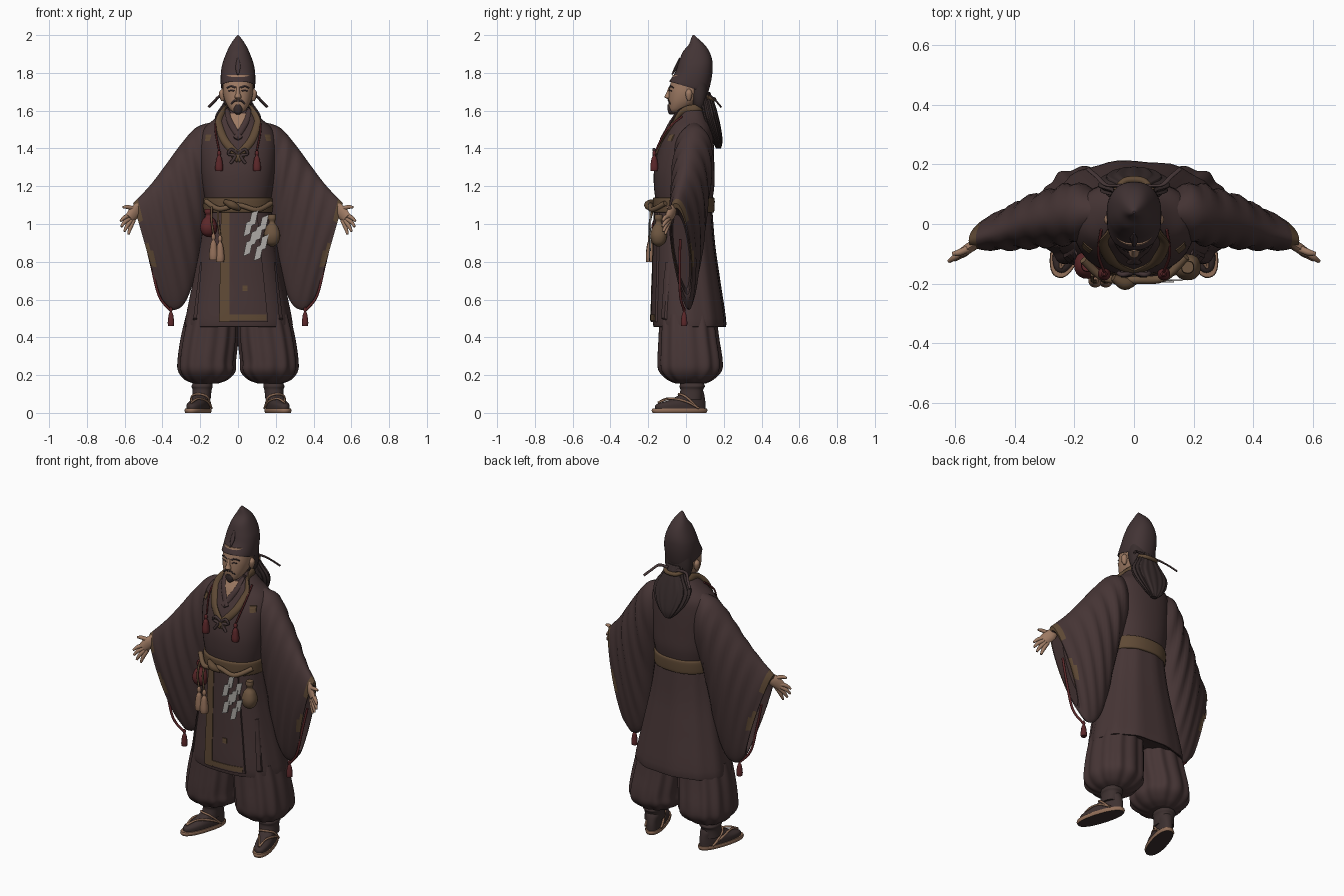
import bpy, bmesh, math
from mathutils import Vector, Matrix

cube = bpy.data.objects.get("Cube")
if cube:
    bpy.data.objects.remove(cube, do_unlink=True)

POWER = 2.3   # squareness of body cross-sections
built = []


def material(name, *rgb):
    m = bpy.data.materials.new(name)
    m.use_nodes = True
    m.diffuse_color = (*rgb, 1)
    m.node_tree.nodes["Principled BSDF"].inputs["Base Color"].default_value = (*rgb, 1)
    return m


robe = material("robe_brown", .062, .036, .036)
dark = material("hat_brown", .055, .034, .035)
hair = material("hair_dark", .04, .026, .026)
olive = material("trim_olive", .115, .068, .036)
skin_tone = material("skin", .34, .195, .125)
red = material("cord_red", .105, .02, .022)
white = material("paper_white", .42, .4, .38)
tan = material("straw_tan", .29, .16, .1)
shoe = material("sandal_dark", .048, .031, .03)
pouch = material("pouch_brown", .15, .09, .05)


def skin(name, rings, mats, rule=None, mirror=False, matrix=None):
    """Join closed rings of points into a capped surface."""
    mats = mats if isinstance(mats, (list, tuple)) else [mats]
    bm = bmesh.new()
    rows = [[bm.verts.new(p) for p in r] for r in rings]
    for a, b in zip(rows, rows[1:]):
        for i in range(len(a)):
            bm.faces.new((a[i - 1], a[i], b[i], b[i - 1]))
    bm.faces.new(rows[0])
    bm.faces.new(rows[-1])
    bmesh.ops.recalc_face_normals(bm, faces=bm.faces)
    if rule:
        for f in bm.faces:
            f.material_index = rule(f.calc_center_median(), f.normal)
    mesh = bpy.data.meshes.new(name)
    bm.to_mesh(mesh)
    bm.free()
    for m in mats:
        mesh.materials.append(m)
    if matrix:
        mesh.transform(matrix)
    ob = bpy.data.objects.new(name, mesh)
    bpy.context.collection.objects.link(ob)
    if mirror:
        ob.modifiers.new("mirror", 'MIRROR').use_mirror_merge = False
    built.append(ob)
    return ob


def spline(keys, n=5):
    """Catmull-Rom interpolation of equal-length tuples."""
    out = []
    for i in range(len(keys) - 1):
        quad = keys[max(i - 1, 0)], keys[i], keys[i + 1], keys[min(i + 2, len(keys) - 1)]
        for k in range(n):
            t = k / n
            out.append(tuple(b + t * ((c - a) + t * ((2 * a - 5 * b + 4 * c - d)
                       + t * (3 * b - a - 3 * c + d))) / 2 for a, b, c, d in zip(*quad)))
    return out + [tuple(keys[-1])]


def loft(name, keys, mats, pleat=0, lobes=12, flat_front=False, bend=None, n=48, **kw):
    """Stack rings given as (z, centre x, half width, front y, back y)."""
    rings = []
    for z, cx, rx, yf, yb in spline(keys):
        ring = []
        for i in range(n):
            a = math.tau * i / n
            c, s = math.cos(a), math.sin(a)
            k = 1 + pleat * math.cos(lobes * a) * (not flat_front or s > -.3)
            x = cx + k * rx * math.copysign(abs(c) ** (2 / POWER), c)
            y = (yf + yb) / 2 + k * (yb - yf) / 2 * math.copysign(abs(s) ** (2 / POWER), s)
            ring.append(bend(Vector((x, y, z))) if bend else Vector((x, y, z)))
        rings.append(ring)
    return skin(name, rings, mats, **kw)


def front_y(keys, x, z):
    _, cx, rx, yf, yb = min(spline(keys, 16), key=lambda r: abs(r[0] - z))
    u = min(abs((x - cx) / rx), 1)
    return (yf + yb) / 2 - (yb - yf) / 2 * (1 - u ** POWER) ** (1 / POWER)


def panel(name, keys, top, bottom, mat, lift=.008, **kw):
    """Thin plate lying on the front of a loft; ends are (x0, x1, z)."""
    rings = []
    for r in range(13):
        x0, x1, z = (a + (b - a) * r / 12 for a, b in zip(top, bottom))
        xs = [x0 + (x1 - x0) * i / 8 for i in range(9)]
        rings.append([Vector((x, front_y(keys, x, z) - lift, z)) for x in xs] +
                     [Vector((x, front_y(keys, x, z) + .001, z)) for x in reversed(xs)])
    return skin(name, rings, mat, **kw)


def tube(name, points, radii, mat, flat=1, n=10, **kw):
    radii = radii if isinstance(radii, (list, tuple)) else [radii] * len(points)
    path = spline([(*p, r) for p, r in zip(points, radii)])
    rings = []
    for i, p in enumerate(path):
        t = (Vector(path[min(i + 1, len(path) - 1)][:3]) - Vector(path[max(i - 1, 0)][:3])).normalized()
        side = t.cross(Vector((.2, .9, .3))).normalized()
        up = side.cross(t)
        rings.append([Vector(p[:3]) + p[3] * (side * math.cos(math.tau * k / n)
                      + up * flat * math.sin(math.tau * k / n)) for k in range(n)])
    return skin(name, rings, mat, **kw)


def blob(name, x, y, z, height, r, mat, shape, **kw):
    """Round hanging item; shape lists (fraction of height, fraction of radius)."""
    keys = [(z - height * h, x, r * w, y - r * w, y + r * w) for h, w in shape]
    return loft(name, keys, mat, n=20, **kw)


TASSEL = [(0, .2), (.08, .45), (.18, .5), (.26, .35), (.4, .7), (.8, 1), (1, .9)]
BAG = [(0, .45), (.12, .5), (.25, .35), (.4, .75), (.65, 1), (.88, .75), (1, .15)]

# Robe body
TORSO = [(1.12, 0, .172, -.16, .138), (1.2, 0, .188, -.17, .15), (1.3, 0, .2, -.168, .15),
         (1.42, 0, .205, -.14, .147), (1.5, 0, .185, -.1, .14), (1.56, 0, .12, -.07, .115),
         (1.61, 0, .07, -.035, .09)]
SKIRT = [(1.12, 0, .168, -.158, .135), (.9, 0, .2, -.165, .152), (.7, 0, .24, -.17, .18),
         (.47, 0, .285, -.175, .212), (.475, 0, .26, -.15, .18)]
loft("robe_torso", TORSO, robe)
loft("robe_skirt", SKIRT, robe, pleat=.018, lobes=11, flat_front=True)
panel("front_panel", SKIRT, (-.09, .1, 1.08), (-.1, .16, .48), robe, .01)
panel("panel_edge_trim", SKIRT, (-.09, -.045, 1.06), (-.1, -.045, .485), olive, .014)
panel("panel_hem_trim", SKIRT, (-.045, .15, .52), (-.045, .15, .49), olive, .014)
panel("panel_patch", SKIRT, (.025, .05, .675), (.025, .05, .645), olive, .014)
panel("side_pleats", SKIRT, (.19, .2, .8), (.22, .24, .475), robe, .012, mirror=True)
panel("shoulder_patches", TORSO, (.14, .17, 1.475), (.15, .175, 1.44), olive, .004, mirror=True)

# Belt and rope
loft("belt", [(1.06, 0, .176, -.166, .142), (1.07, 0, .184, -.174, .15),
              (1.13, 0, .184, -.176, .152), (1.14, 0, .176, -.17, .145)], olive)
tube("belt_rope", [(-.17, -.12, 1.12), (-.1, -.18, 1.08), (0, -.187, 1.1), (.1, -.18, 1.075),
                   (.175, -.11, 1.11)], .014, pouch)
tube("belt_knot", [(-.07, -.18, 1.12), (-.03, -.2, 1.1), (.01, -.185, 1.08)], [.012, .022, .012], olive)

# Neckline and collar
panel("neck_opening", TORSO, (-.05, .05, 1.585), (-.003, .003, 1.47), skin_tone, .006)
for name, width, mat, line in (
        ("inner_collar", .016, robe, ((.055, 1.6), (.045, 1.55), (.02, 1.5), (-.012, 1.45))),
        ("outer_collar", .021, olive, ((.075, 1.595), (.1, 1.54), (.075, 1.45), (.02, 1.38), (-.02, 1.34)))):
    tube(name, [(0, .1, 1.6), (.06, .06, 1.615)] +
         [(x, front_y(TORSO, x, z) - .002, z) for x, z in line], width, mat, .5, mirror=True)
tube("chest_bow", [(0, -.162, 1.37), (.035, -.17, 1.395), (.05, -.165, 1.37), (.015, -.17, 1.36),
                   (.04, -.172, 1.32)], .008, dark, mirror=True)
tube("chest_cord", [(.11, -.02, 1.57), (.12, -.1, 1.5), (.1, -.16, 1.39)], .005, red, mirror=True)
blob("chest_tassel", .1, -.168, 1.39, .11, .021, red, TASSEL, mirror=True)

# Wide hanging sleeves: (top x, top z, bottom x, bottom z, top y, bottom y, thickness top, bottom)
SLEEVE = [(.1, 1.545, .1, 1.2, .04, .03, .08, .06), (.215, 1.515, .17, 1.0, .04, .03, .13, .06),
          (.3, 1.425, .22, .75, .02, .025, .125, .055), (.385, 1.31, .28, .585, 0, .02, .115, .05),
          (.465, 1.205, .35, .545, -.03, .015, .09, .045), (.555, 1.11, .41, .6, -.055, .01, .06, .035)]
rings = []
for row, (tx, tz, bx, bz, ty, by, th, bh) in enumerate(spline(SLEEVE, 6)):
    ring = []
    for i in range(40):
        a = math.tau * i / 40
        t = (1 - math.cos(a)) / 2
        fold = 1 + .07 * math.sin(row * 1.4 + 5 * t)
        ring.append(Vector((tx + (bx - tx) * t, ty + (by - ty) * t
                            + (th + (bh - th) * t) * math.sin(a) * fold, tz + (bz - tz) * t)))
    rings.append(ring)
mid = sum(rings[-1], Vector()) / 40
rim = [p.lerp(mid, .1) for p in rings[-1]]
rings += [rim, [p.lerp(mid, .15) - Vector((.07, 0, 0)) for p in rim]]


def worn_hem(c, normal):
    near_cuff = c.x - (.41 + (c.z - .6) * .284) > -.03
    return int(near_cuff and (c.z > 1.0 or .76 < c.z < .88))


skin("sleeves", rings, [robe, olive], worn_hem, mirror=True)
tube("sleeve_cord", [(.49, -.03, .92), (.458, -.034, .78), (.418, -.03, .62), (.36, -.01, .545)],
     .007, red, mirror=True)
blob("sleeve_tassel", .355, -.01, .56, .1, .017, red, TASSEL, mirror=True)

# Hands
tube("palms", [(.48, -.035, 1.14), (.52, -.06, 1.095), (.545, -.075, 1.065), (.575, -.095, 1.03)],
     [.026, .024, .036, .03], skin_tone, .5, mirror=True)
for name, base, knuckle, tip in (
        ("thumb", (.55, -.08, 1.08), (.585, -.095, 1.09), (.61, -.1, 1.088)),
        ("index_finger", (.575, -.09, 1.045), (.6, -.11, 1.035), (.622, -.125, 1.015)),
        ("middle_finger", (.57, -.09, 1.03), (.6, -.11, 1.01), (.618, -.125, .985)),
        ("ring_finger", (.565, -.09, 1.02), (.587, -.108, .99), (.602, -.12, .96)),
        ("little_finger", (.552, -.085, 1.02), (.57, -.1, .98), (.58, -.11, .945))):
    tube(name, [base, knuckle, tip], [.012, .011, .006], skin_tone, mirror=True)

# Ballooning trousers
loft("trouser_legs", [(.52, .135, .135, -.135, .155), (.4, .15, .148, -.14, .17), (.28, .165, .15, -.145, .188),
                      (.22, .165, .147, -.138, .183), (.175, .168, .11, -.095, .14), (.155, .17, .06, -.05, .1)],
     robe, pleat=.035, lobes=12, n=96, mirror=True)

# Feet: wrapped ankles, sandals and straw straps
loft("ankle_wraps", [(.21, .185, .055, -.03, .1), (.16, .188, .052, -.03, .095), (.14, .19, .056, -.034, .1),
                     (.12, .19, .05, -.03, .09), (.07, .195, .05, -.04, .085)], shoe, mirror=True)
turn = Matrix.Translation((.19, .035, 0)) @ Matrix.Rotation(.3, 4, 'Z')
loft("sandal_soles", [(0, 0, .05, -.22, .075), (.012, 0, .054, -.225, .08), (.022, 0, .052, -.222, .078)],
     [tan, shoe], rule=lambda c, nrm: int(nrm.z < -.5), mirror=True, matrix=turn)
loft("shoe_uppers", [(.018, 0, .046, -.205, .07), (.045, 0, .046, -.2, .07), (.068, 0, .042, -.13, .068),
                     (.1, 0, .042, -.06, .062), (.12, 0, .035, -.04, .055)], shoe, mirror=True, matrix=turn)
for s in (-1, 1):
    tube("toe_strap", [(0, -.19, .055), (s * .02, -.13, .076), (s * .045, -.05, .06), (s * .046, .02, .025)],
         .006, tan, mirror=True, matrix=turn)
tube("ankle_strap", [(-.047, .01, .03), (-.042, -.05, .085), (0, -.075, .1), (.042, -.05, .085),
                     (.047, .01, .03)], .006, tan, mirror=True, matrix=turn)

# Head, neck and face
HEAD = [(1.59, 0, .022, -.08, -.03), (1.605, 0, .042, -.088, 0), (1.64, 0, .064, -.092, .055),
        (1.68, 0, .077, -.092, .095), (1.72, 0, .081, -.088, .11), (1.79, 0, .08, -.07, .11)]
loft("head", HEAD, skin_tone)
loft("neck", [(1.5, 0, .05, -.06, .06), (1.56, 0, .046, -.045, .055), (1.65, 0, .045, -.04, .06)], skin_tone)
loft("nose", [(1.725, 0, .008, -.092, -.07), (1.69, 0, .012, -.106, -.07), (1.672, 0, .018, -.114, -.07),
              (1.66, 0, .01, -.095, -.07)], skin_tone, n=16)


def on_face(*line):
    return [(x, front_y(HEAD, x, z) - .001, z) for x, z in line]


tube("eyebrows", on_face((.014, 1.722), (.035, 1.73), (.058, 1.72)), .006, hair, .5, mirror=True)
tube("eyes", on_face((.02, 1.705), (.034, 1.708), (.05, 1.704)), .005, hair, .5, mirror=True)
tube("moustache", on_face((.004, 1.655), (.022, 1.651), (.036, 1.636)), .006, hair, .6, mirror=True)
loft("goatee", [(1.632, 0, .012, -.098, -.07), (1.61, 0, .024, -.098, -.06), (1.59, 0, .02, -.094, -.05),
                (1.58, 0, .008, -.085, -.06)], hair, n=20)
blob("ears", .082, .015, 1.715, .065, .018, skin_tone, [(0, .3), (.3, 1), (.7, .8), (1, .3)], mirror=True)

# Hair and ponytail
loft("back_hair", [(1.79, 0, .083, 0, .12), (1.7, 0, .085, .015, .12), (1.64, 0, .075, .03, .11),
                   (1.6, 0, .05, .04, .1)], hair)
loft("ponytail", [(1.7, 0, .05, .07, .125), (1.64, 0, .075, .075, .15), (1.57, 0, .115, .085, .17),
                  (1.5, 0, .1, .11, .185), (1.44, 0, .06, .14, .192), (1.4, 0, .02, .16, .185)],
     hair, pleat=.05, lobes=16, n=96)
tube("hair_tie", [(-.06, .11, 1.67), (-.03, .145, 1.66), (.03, .145, 1.66), (.06, .11, 1.67)], .012, olive)

# Tall peaked hat with lower back edge and trailing ribbons


def droop(p):
    p.z -= max(p.y + .08, 0) * .3 * max(0, min(1, (1.84 - p.z) / .08))
    return p


loft("hat", [(1.76, 0, .08, -.075, .1), (1.755, 0, .09, -.088, .115), (1.81, 0, .091, -.055, .138),
             (1.86, 0, .079, -.037, .14), (1.91, 0, .06, -.018, .125), (1.95, 0, .04, .015, .098),
             (1.985, 0, .016, .028, .06), (2.0, 0, .003, .035, .043)], dark, bend=droop)
tube("hat_crease", [(0, -.075, 1.79), (0, -.052, 1.83), (0, -.033, 1.88)], [.004, .014, .004], dark, .6)
tube("hat_ribbons", [(.03, .13, 1.68), (.09, .13, 1.68), (.125, .16, 1.65), (.155, .185, 1.62)],
     .008, dark, .6, mirror=True)

# Items hanging from the belt
blob("red_pouch", -.155, -.138, 1.08, .15, .046, red, BAG)
blob("round_gourd", .18, -.145, 1.05, .17, .044, pouch, BAG)
for x, z in ((-.13, .95), (-.095, .94)):
    tube("tassel_cord", [(x - .01, -.17, 1.09), (x - .01, -.19, 1.02), (x, -.192, z)], .006, olive)
    blob("straw_tassel", x, -.19, z, .14, .023, tan, TASSEL)
for x, top in ((.07, 1.06), (.125, 1.035)):
    for step in range(4):
        cx, z = x + (-.014 if step % 2 else .014), top - step * .052
        outline = [(cx - .012, z), (cx + .024, z + .015), (cx + .008, z - .06), (cx - .028, z - .075)]
        skin("folded_paper", [[Vector((u, y, w)) for u, w in outline] for y in
                              (-.186 - .004 * (step % 2), -.192 - .004 * (step % 2))], white)

# Smooth shading with sharp edges kept
bpy.ops.object.select_all(action='DESELECT')
for ob in built:
    ob.select_set(True)
bpy.context.view_layer.objects.active = built[0]
bpy.ops.object.shade_smooth_by_angle(angle=math.radians(40))
